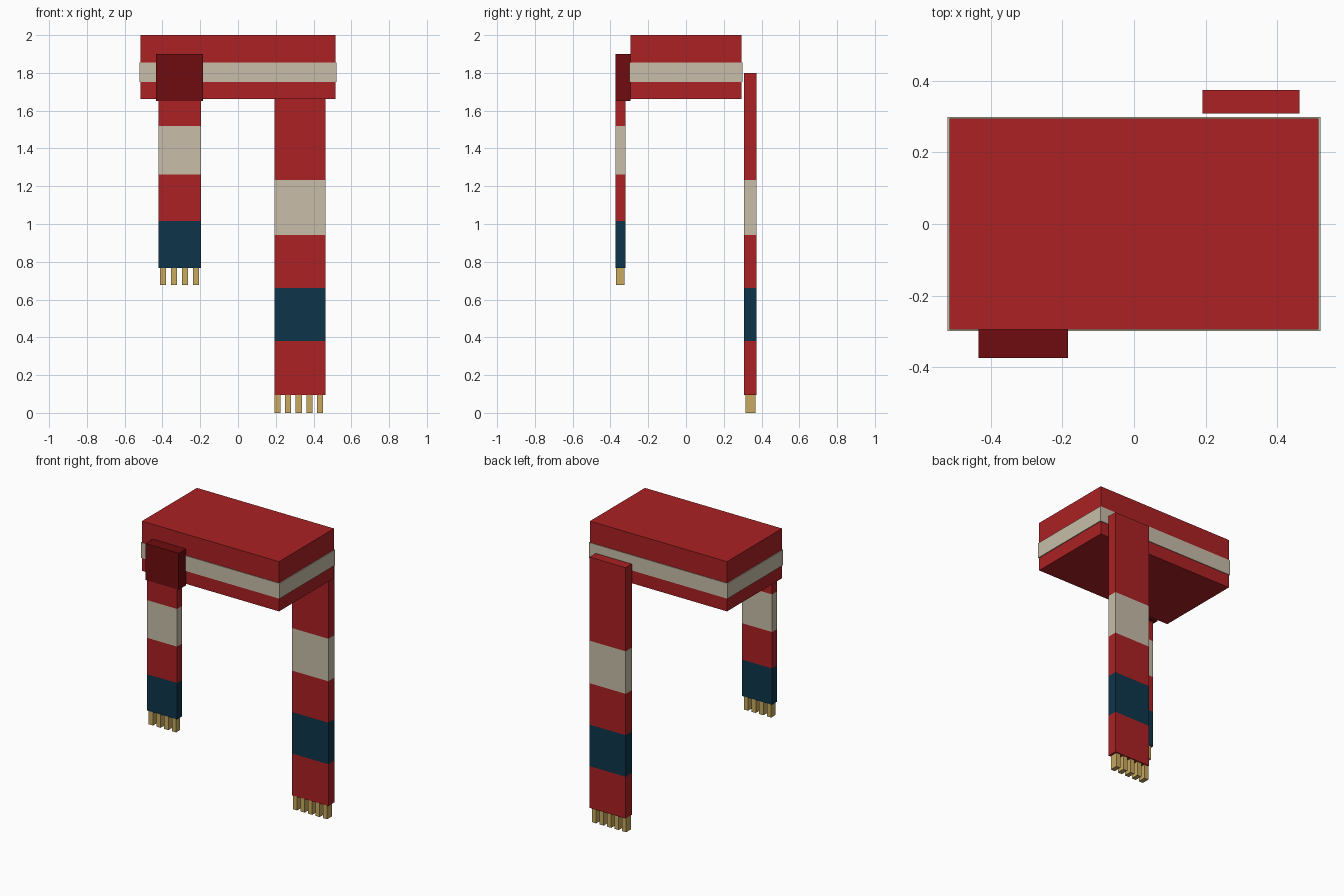
import bpy, bmesh

if "Cube" in bpy.data.objects:
    bpy.data.objects.remove(bpy.data.objects["Cube"])


def material(name, rgb):
    m = bpy.data.materials.new(name)
    m.diffuse_color = (*rgb, 1)
    m.use_nodes = True
    m.node_tree.nodes["Principled BSDF"].inputs["Base Color"].default_value = m.diffuse_color
    return m


RED = material("red wool", (0.41, 0.0152, 0.0168))
CREAM = material("cream wool", (0.58, 0.515, 0.395))
NAVY = material("navy wool", (0.004, 0.035, 0.068))
GOLD = material("gold fringe", (0.58, 0.40, 0.115))
DARK = material("dark red knot", (0.156, 0.0037, 0.0044))


def striped_box(name, x, y, levels, mats):
    """Box cut at the given heights, with one material per layer from the bottom up."""
    bm = bmesh.new()
    rings = [[bm.verts.new((x[i], y[j], z)) for i, j in ((0, 0), (1, 0), (1, 1), (0, 1))]
             for z in levels]
    slots = list(dict.fromkeys(mats))
    bm.faces.new(rings[0][::-1]).material_index = slots.index(mats[0])
    bm.faces.new(rings[-1]).material_index = slots.index(mats[-1])
    for low, high, mat in zip(rings, rings[1:], mats):
        for k in range(4):
            n = (k + 1) % 4
            f = bm.faces.new((low[k], low[n], high[n], high[k]))
            f.material_index = slots.index(mat)
    mesh = bpy.data.meshes.new(name)
    bm.to_mesh(mesh)
    bm.free()
    for mat in slots:
        mesh.materials.append(mat)
    obj = bpy.data.objects.new(name, mesh)
    bpy.context.collection.objects.link(obj)
    return obj


def fringe(name, count, start, step, y, z):
    for i in range(count):
        x = start + i * step
        striped_box(f"{name}_{i + 1}", (x, x + 0.032), y, z, [GOLD])


# Neck wrap with a slightly proud cream band
striped_box("neck_wrap", (-0.515, 0.515), (-0.295, 0.295), (1.662, 2.0), [RED])
striped_box("neck_band", (-0.521, 0.521), (-0.299, 0.299), (1.751, 1.855), [CREAM])

# Knot on the front
striped_box("knot", (-0.434, -0.184), (-0.374, -0.293), (1.652, 1.90), [DARK])

# Short front tail, its top tucked into the knot
striped_box("front_tail", (-0.422, -0.197), (-0.373, -0.32),
            (0.768, 1.015, 1.262, 1.518, 1.765), [NAVY, RED, CREAM, RED])
fringe("front_fringe", 4, -0.412, 0.058, (-0.370, -0.326), (0.676, 0.768))

# Long back tail
striped_box("back_tail", (0.192, 0.463), (0.308, 0.374),
            (0.096, 0.38, 0.662, 0.943, 1.232, 1.80), [RED, NAVY, RED, CREAM, RED])
fringe("back_fringe", 5, 0.193, 0.0563, (0.314, 0.367), (0.0, 0.096))
